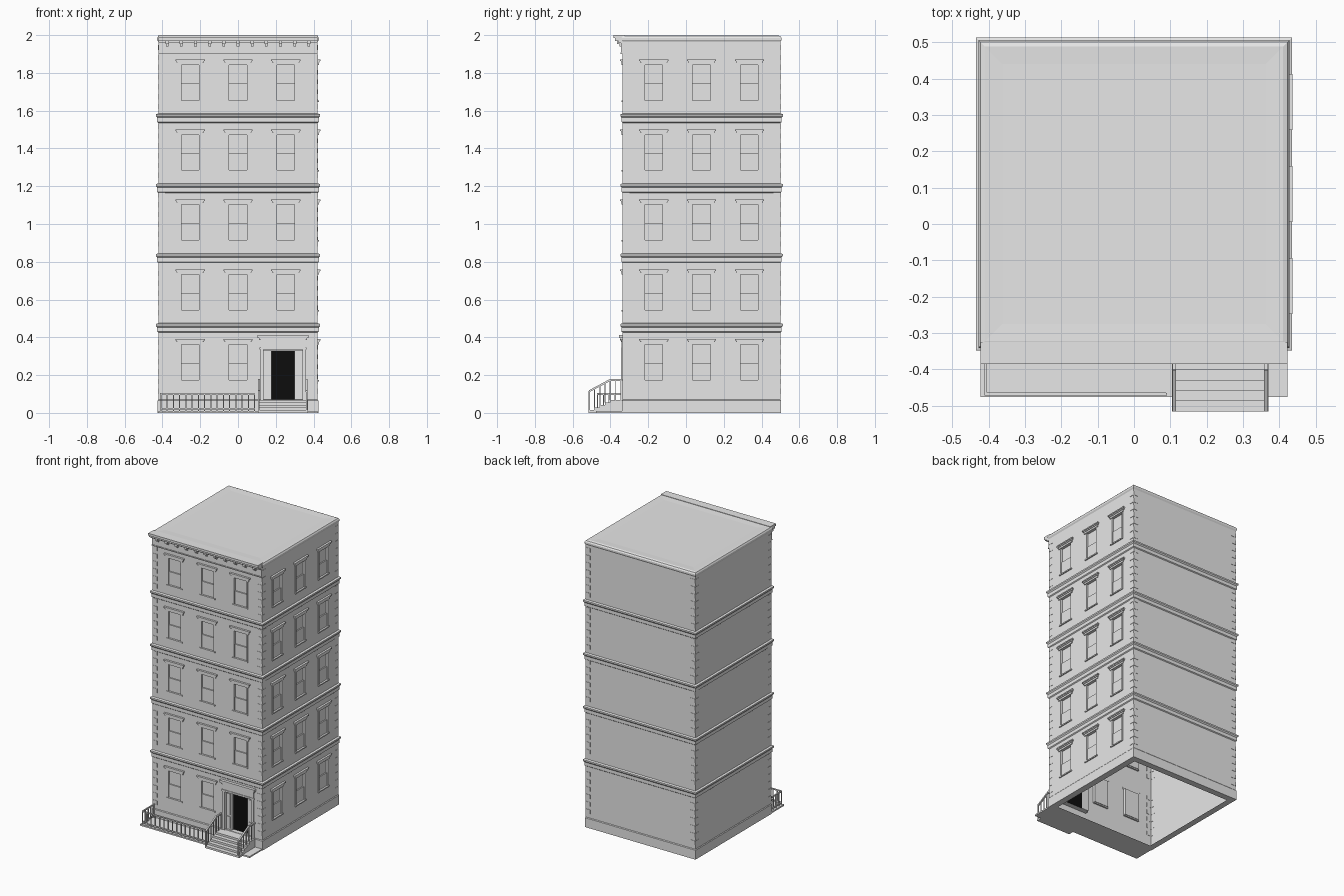
import bpy, bmesh, math
from mathutils import Matrix, Vector

if "Cube" in bpy.data.objects:
    bpy.data.objects.remove(bpy.data.objects["Cube"])

W, Y0, Y1, H = 0.422, -0.335, 0.5, 1.975   # half width, front, back, wall top
YC, D = (Y0 + Y1) / 2, (Y1 - Y0) / 2
FLOOR = 0.37


def material(name, value):
    m = bpy.data.materials.new(name)
    m.diffuse_color = (value, value, value, 1)
    m.use_nodes = True
    m.node_tree.nodes["Principled BSDF"].inputs["Base Color"].default_value = m.diffuse_color
    return m


STONE = material("grey stone", 0.8)
BLACK = material("black door", 0.004)
parts = {}


def part(name):
    return parts.setdefault(name, bmesh.new())


def quad(bm, pts, M=Matrix()):
    return bm.faces.new([bm.verts.new(M @ Vector(p)) for p in pts])


def box(name, x0, x1, y0, y1, z0, z1, M=Matrix()):
    T = Matrix.Translation(((x0 + x1) / 2, (y0 + y1) / 2, (z0 + z1) / 2))
    S = Matrix.Diagonal((x1 - x0, y1 - y0, z1 - z0, 1))
    bmesh.ops.create_cube(part(name), size=1, matrix=M @ T @ S)


def bar(name, a, b, r):
    """Thin square bar from a to b."""
    a, b = Vector(a), Vector(b)
    R = (b - a).to_track_quat('Z', 'Y').to_matrix().to_4x4()
    S = Matrix.Diagonal((2 * r, 2 * r, (b - a).length, 1))
    bmesh.ops.create_cube(part(name), size=1, matrix=Matrix.Translation((a + b) / 2) @ R @ S)


def ring(name, profile, cap=False):
    """Sweep an (offset, height) profile around the building outline."""
    bm = part(name)
    loops = []
    for o, z in profile:
        x, y = W + o, D + o
        loops.append([bm.verts.new((sx * x, YC + sy * y, z))
                      for sx, sy in ((-1, -1), (1, -1), (1, 1), (-1, 1))])
    for a, b in zip(loops, loops[1:]):
        for i in range(4):
            j = (i + 1) % 4
            bm.faces.new((a[i], a[j], b[j], b[i]))
    if cap:
        bm.faces.new(loops[-1])


def side(angle, dist):
    """Frame of one wall: x along it, y into it, z up."""
    R = Matrix.Rotation(math.radians(angle), 4, 'Z')
    return Matrix.Translation((0, YC, 0)) @ R @ Matrix.Translation((0, -dist, 0))


FRONT, RIGHT, BACK, LEFT = side(0, D), side(90, W), side(180, D), side(270, W)


def wall(name, M, half, holes):
    """Wall sheet with recessed openings (x0, x1, z0, z1, depth)."""
    bm = part(name)
    xs = sorted({-half, half} | {v for h in holes for v in h[:2]})
    zs = sorted({0, H} | {v for h in holes for v in h[2:4]})
    for a, b in zip(xs, xs[1:]):
        for c, d in zip(zs, zs[1:]):
            u, v = (a + b) / 2, (c + d) / 2
            if not any(h[0] < u < h[1] and h[2] < v < h[3] for h in holes):
                quad(bm, [(a, 0, c), (b, 0, c), (b, 0, d), (a, 0, d)], M)
    for a, b, c, d, e in holes:
        p = [(a, c), (b, c), (b, d), (a, d)]
        for (x, z), (s, t) in zip(p, p[1:] + p[:1]):
            quad(bm, [(x, 0, z), (s, 0, t), (s, e, t), (x, e, z)], M)


def window(M, x, z):
    t = z + 0.187
    quad(part("window_glass"), [(x - .055, .014, z), (x + .055, .014, z),
                                (x + .055, .014, t), (x - .055, .014, t)], M)
    box("window_sash", x - .047, x + .047, .006, .014, z, z + .09, M)
    for s in (-1, 1):
        u = x + s * .052
        box("window_frame", u - .005, u + .005, -.002, .012, z, t, M)
    box("window_sill", x - .06, x + .06, -.007, .01, z - .008, z, M)
    box("window_lintel", x - .066, x + .066, -.006, .002, t, t + .012, M)
    box("window_lintel", x - .072, x + .072, -.010, .002, t + .012, t + .020, M)
    box("window_lintel", x - .077, x + .077, -.014, .002, t + .020, t + .028, M)


# Walls and windows
for name, M, half, centres in (("front_wall", FRONT, W, (-.253, 0, .253)),
                               ("right_wall", RIGHT, D, (-.253, 0, .253)),
                               ("back_wall", BACK, W, ()), ("left_wall", LEFT, D, ())):
    holes = []
    for x in centres:
        for f in range(5):
            if M is FRONT and f == 0 and x > .1:
                holes.append((.127, .35, .068, .335, .035))
                continue
            z = .175 + f * FLOOR
            holes.append((x - .055, x + .055, z, z + .187, .014))
            window(M, x, z)
    wall(name, M, half, holes)
    # Corner stones on both ends of each wall
    for s in (-1, 1):
        for i in range(36):
            z = .1 + i * .052
            if min(abs(z + .014 - (.452 + FLOOR * f)) for f in range(4)) > .035:
                u = s * (half - .018)
                box("corner_stones", u - .018, u + .018, -.002, .001, z, z + .028, M)

# Bands between floors, plinth and roof
for f in range(4):
    z = .425 + f * FLOOR
    ring("floor_bands", [(0, z), (.006, z + .005), (.006, z + .028),
                         (.013, z + .036), (.013, z + .046), (0, z + .05)])
ring("plinth", [(-.04, 0), (.004, 0), (.004, .065), (0, .07)])
ring("roof", [(0, 1.965), (.006, 1.975), (.006, 1.985), (0, 1.994),
              (-.012, 1.998), (-.06, 1.996)], cap=True)

# Front cornice with small brackets
for y, a, b in ((-.05, 1.984, 2), (-.04, 1.97, 1.984), (-.022, 1.958, 1.97),
                (-.008, 1.905, 1.958), (-.012, 1.9, 1.907)):
    box("cornice", -W, W, y, .01, a, b, FRONT)
for i in range(11):
    x = (i - 5) * .075
    box("cornice_brackets", x - .009, x + .009, -.03, 0, 1.952, 1.972, FRONT)
    box("cornice_brackets", x - .007, x + .007, -.018, 0, 1.94, 1.952, FRONT)

# Entrance: door leaf, side panels, pilasters, canopy
quad(part("door"), [(.178, .034, .068), (.298, .034, .068),
                    (.298, .034, .33), (.178, .034, .33)], FRONT)
box("door_head", .127, .35, .004, .036, .328, .335, FRONT)
for a, b in ((.127, .178), (.298, .35)):
    box("door_side_panels", a, b, .016, .036, .068, .33, FRONT)
    for z0, z1 in ((.08, .16), (.172, .318)):
        box("door_side_panels", a + .011, b - .011, .011, .017, z0, z1, FRONT)
for x in (.127, .35):
    box("door_pilasters", x - .009, x + .009, -.008, .02, .068, .34, FRONT)
for x, y, a, b in ((.125, -.01, .335, .347), (.118, -.006, .347, .385),
                   (.126, -.013, .385, .397), (.134, -.02, .397, .412)):
    box("door_canopy", .2385 - x, .2385 + x, y, .004, a, b, FRONT)

# Pavement strip and entrance steps
box("pavement", -W, W, -.476, Y0, 0, .01)
for i, y in enumerate((-.515, -.486, -.458, -.43, -.402)):
    top = .014 + i * .0135
    box("steps", .105, .37, y, Y0, max(0, top - .0135), top)

# Stair railings
for x in (.111, .363):
    bar("stair_rails", (x, -.512, .115), (x, -.4, .175), .005)
    bar("stair_rails", (x, -.4, .175), (x, Y0, .175), .005)
    for i in range(7):
        y = -.512 + i * .028
        foot = .014 + min(4, i) * .0135
        bar("stair_balusters", (x, y, foot),
            (x, y, min(.175, .115 + i * .015)), .004 if i in (0, 4) else .0025)

# Low fence along the front and its left return
L, R, F = -.408, .088, -.468
for z in (.022, .1):
    bar("fence_rails", (L, F, z), (R, F, z), .004)
    bar("fence_rails", (L, F, z), (L, Y0, z), .004)
for i in range(16):
    x = L + (R - L) * i / 15
    bar("fence_pickets", (x, F, .01), (x, F, .1), .003)
for i in range(1, 5):
    y = F + (Y0 - F) * i / 4.3
    bar("fence_pickets", (L, y, .01), (L, y, .1), .003)

# Turn every part into an object
for name, bm in parts.items():
    bmesh.ops.remove_doubles(bm, verts=bm.verts, dist=1e-5)
    me = bpy.data.meshes.new(name)
    bm.to_mesh(me)
    bm.free()
    me.materials.append(BLACK if name == "door" else STONE)
    bpy.context.collection.objects.link(bpy.data.objects.new(name, me))
